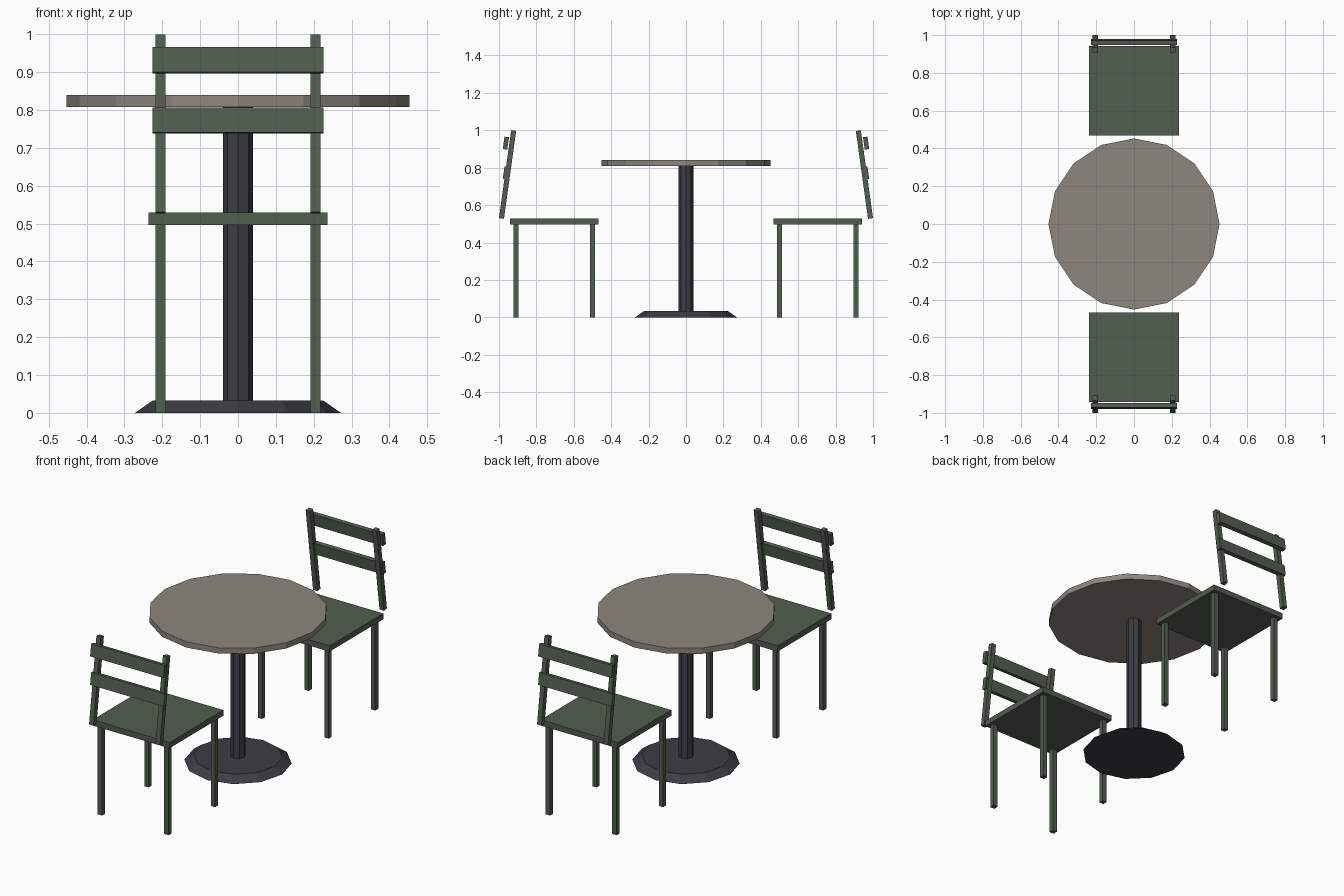
import bpy
from math import radians

if "Cube" in bpy.data.objects:
    bpy.data.objects.remove(bpy.data.objects["Cube"])


def material(name, rgb):
    m = bpy.data.materials.new(name)
    m.diffuse_color = (*rgb, 1)
    m.use_nodes = True
    m.node_tree.nodes["Principled BSDF"].inputs["Base Color"].default_value = m.diffuse_color
    return m


GREEN = material("green_paint", (0.085, 0.11, 0.08))
STONE = material("stone_top", (0.27, 0.24, 0.21))
IRON = material("dark_iron", (0.043, 0.047, 0.055))


def finish(name, mat):
    ob = bpy.context.object
    ob.name = name
    ob.data.materials.append(mat)
    return ob


def box(name, loc, size, mat, tilt=0):
    bpy.ops.mesh.primitive_cube_add(size=1, location=loc, rotation=(tilt, 0, 0))
    bpy.context.object.scale = size
    return finish(name, mat)


def disc(name, sides, r_low, r_high, z0, z1, mat):
    bpy.ops.mesh.primitive_cone_add(vertices=sides, radius1=r_low, radius2=r_high,
                                    depth=z1 - z0, location=(0, 0, (z0 + z1) / 2))
    return finish(name, mat)


# Pedestal table
disc("table_base", 12, 0.272, 0.225, 0, 0.033, IRON)
disc("table_column", 8, 0.039, 0.039, 0.033, 0.808, IRON)
disc("table_top", 16, 0.453, 0.453, 0.808, 0.84, STONE)


def chair(label, s):
    """Chair on the s side of the table, its back facing outward."""
    tilt = s * radians(7.9)
    mid = 0.705
    box(f"{label}_seat", (0, s * mid, 0.513), (0.474, 0.474, 0.032), GREEN)
    for x, side in ((-0.205, "left"), (0.205, "right")):
        # Legs
        for d, end in ((-0.205, "inner"), (0.205, "outer")):
            box(f"{label}_{end}_{side}_leg", (x, s * (mid + d), 0.2485),
                (0.027, 0.027, 0.497), GREEN)
        # Leaning back posts
        box(f"{label}_{side}_back_post", (x, s * 0.954, 0.7635),
            (0.027, 0.027, 0.474), GREEN, tilt)
    # Back slats
    for z, level in ((0.7725, "lower"), (0.9315, "upper")):
        box(f"{label}_{level}_back_slat", (0, s * 0.963, z),
            (0.453, 0.024, 0.067), GREEN, tilt)


chair("front_chair", -1)
chair("rear_chair", 1)
